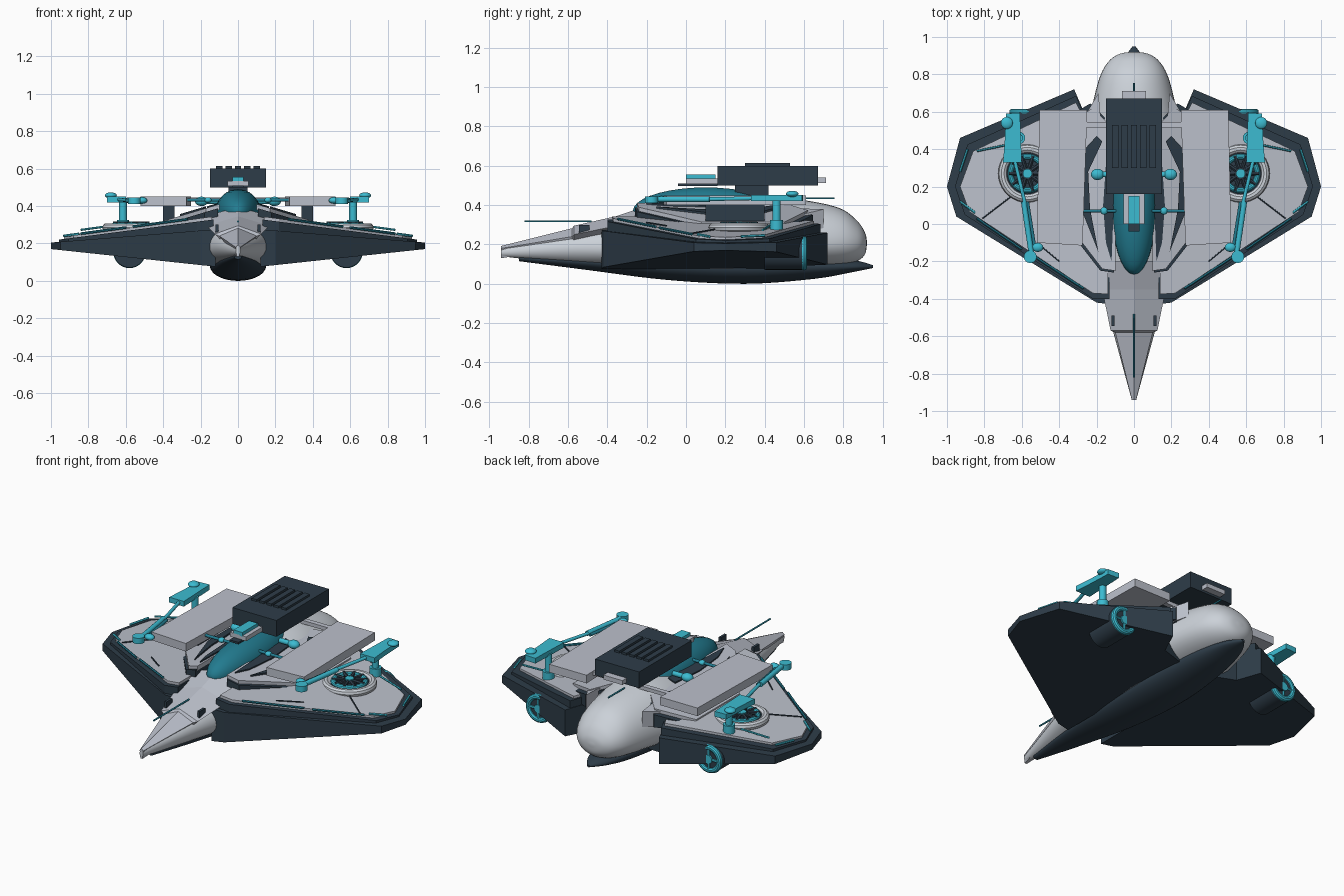
import bpy, bmesh, math
from mathutils import Vector

if "Cube" in bpy.data.objects:
    bpy.data.objects.remove(bpy.data.objects["Cube"])


def material(name, rgb):
    m = bpy.data.materials.new(name)
    m.diffuse_color = (*rgb, 1)
    m.use_nodes = True
    m.node_tree.nodes["Principled BSDF"].inputs["Base Color"].default_value = m.diffuse_color
    return m


HULL = material("pale grey", (0.60, 0.64, 0.69))
PANEL = material("panel grey", (0.50, 0.53, 0.60))
DARK = material("dark slate", (0.027, 0.046, 0.066))
CYAN = material("bright cyan", (0.045, 0.50, 0.64))
GLASS = material("deep teal", (0.016, 0.20, 0.28))


def finish(name, bm, mat, mirror=False, smooth=False):
    bmesh.ops.recalc_face_normals(bm, faces=bm.faces)
    me = bpy.data.meshes.new(name)
    bm.to_mesh(me)
    bm.free()
    me.materials.append(mat)
    if smooth:
        me.polygons.foreach_set("use_smooth", [True] * len(me.polygons))
        me.set_sharp_from_angle(angle=math.radians(35))
    ob = bpy.data.objects.new(name, me)
    bpy.context.collection.objects.link(ob)
    if mirror:
        ob.modifiers.new("mirror", 'MIRROR').merge_threshold = 0.0001
    return ob


def loft(name, rings, mat, mirror=False, smooth=False, closed=False):
    bm = bmesh.new()
    vs = [[bm.verts.new(p) for p in r] for r in rings]
    n = len(vs[0])
    for a, b in zip(vs, vs[1:] + (vs[:1] if closed else [])):
        for i in range(n):
            bm.faces.new((a[i], a[(i + 1) % n], b[(i + 1) % n], b[i]))
    if not closed:
        bm.faces.new(vs[0])
        bm.faces.new(vs[-1])
    return finish(name, bm, mat, mirror, smooth)


def slab(name, outline, top, bottom, mat, mirror=True):
    """Plate with a sloping top and bottom given as functions of x."""
    return loft(name, [[(x, y, bottom(x)) for x, y in outline],
                       [(x, y, top(x)) for x, y in outline]], mat, mirror)


def box(name, x0, x1, y0, y1, z0, z1, mat, mirror=False):
    return slab(name, [(x0, y0), (x1, y0), (x1, y1), (x0, y1)],
                lambda x: z1, lambda x: z0, mat, mirror)


def rod(name, p, q, r, mat, mirror=False, r2=None, n=12):
    p, q = Vector(p), Vector(q)
    d = (q - p).normalized()
    u = d.orthogonal().normalized()
    v = d.cross(u)
    ring = lambda c, s: [c + s * (u * math.cos(a) + v * math.sin(a))
                         for a in (2 * math.pi * i / n for i in range(n))]
    return loft(name, [ring(p, r), ring(q, r if r2 is None else r2)], mat, mirror, True)


def torus(name, c, R, r, mat, axis='z', n=36, m=10):
    rings = []
    for i in range(n):
        a = 2 * math.pi * i / n
        ring = []
        for j in range(m):
            b = 2 * math.pi * j / m
            s, h = R + r * math.cos(b), r * math.sin(b)
            o = (s * math.cos(a), s * math.sin(a), h)
            if axis == 'y':
                o = (o[0], h, o[1])
            ring.append(tuple(k + l for k, l in zip(c, o)))
        rings.append(ring)
    return loft(name, rings, mat, True, True, True)


def ball(name, c, radii, mat, mirror=False):
    bm = bmesh.new()
    bmesh.ops.create_uvsphere(bm, u_segments=32, v_segments=18, radius=1)
    bmesh.ops.scale(bm, vec=radii, verts=bm.verts)
    bmesh.ops.translate(bm, vec=c, verts=bm.verts)
    return finish(name, bm, mat, mirror, True)


def catmull(st, k=5):
    """Smoothly resample a short table of stations."""
    out = []
    for i in range(len(st) - 1):
        p = [st[max(i - 1, 0)], st[i], st[i + 1], st[min(i + 2, len(st) - 1)]]
        for s in range(k):
            t = s / k
            out.append([0.5 * (2 * b + (c - a) * t + (2 * a - 5 * b + 4 * c - d) * t * t
                               + (3 * b - a - 3 * c + d) * t ** 3) for a, b, c, d in zip(*p)])
    return out + [list(st[-1])]


def body(name, stations, mat, n=36):
    """Rounded body from (y, half width, bottom, middle, top)."""
    rings = []
    for y, w, lo, mid, hi in catmull(stations):
        ring = []
        for i in range(n):
            a = 2 * math.pi * i / n
            s = math.sin(a)
            ring.append((w * math.cos(a), y, mid + s * (hi - mid if s > 0 else mid - lo)))
        rings.append(ring)
    return loft(name, rings, mat, False, True)


# Fuselage, keel and canopy
body("fuselage", [(-.94, .012, .14, .16, .185), (-.6, .105, .10, .18, .26), (-.43, .15, .085, .18, .30),
                  (-.2, .21, .065, .18, .35), (.1, .255, .055, .18, .40), (.4, .265, .06, .19, .44),
                  (.6, .23, .075, .2, .425), (.78, .185, .09, .21, .385), (.87, .135, .115, .21, .32),
                  (.91, .075, .15, .21, .26), (.92, .012, .2, .208, .215)], HULL)
body("keel", [(-.85, .02, .115, .13, .14), (-.5, .085, .07, .11, .13), (-.1, .135, .02, .09, .13),
              (.3, .15, 0, .08, .13), (.65, .12, .025, .085, .13), (.85, .07, .06, .085, .12),
              (.95, .008, .08, .088, .095)], DARK)
ball("canopy", (0, .1, .37), (.12, .37, .12), GLASS)

# Faceted nose armour
nose = [(-.94, .012, .18, .192), (-.58, .1, .24, .282), (-.57, .125, .25, .295),
        (-.35, .17, .295, .345), (-.2, .125, .36, .395)]
loft("nose_armour", [[(0, y, r), (w, y, e), (w * .6, y, e - .05), (-w * .6, y, e - .05), (-w, y, e)]
                     for y, w, e, r in nose], PANEL)
box("nose_vents", .104, .12, -.545, -.49, .25, .30, DARK, True)
rod("nose_probe", (0, -.82, .318), (0, -.48, .318), .005, GLASS)
rod("tail_probe", (0, .6, .435), (0, .755, .435), .005, GLASS)

# Layered wings
slab("wing_base", [(.12, -.43), (.2, -.42), (.95, .04), (1, .2), (.93, .46), (.32, .72), (.26, .58), (.12, .55)],
     lambda x: .285 - .08 * x, lambda x: .063 + .107 * x, DARK)
slab("wing_step", [(.13, -.40), (.22, -.40), (.905, .05), (.957, .2), (.89, .425), (.31, .685), (.26, .57), (.13, .5)],
     lambda x: .345 - .13 * x, lambda x: .2, DARK)
slab("wing_panel", [(.14, -.375), (.22, -.37), (.88, .065), (.93, .2), (.86, .39), (.31, .65), (.27, .57), (.14, .5)],
     lambda x: .362 - .135 * x, lambda x: .33 - .13 * x, PANEL)
wz = lambda x: .366 - .135 * x


def trim(name, a, b, mat, r=.007, lift=0.0):
    rod(name, (*a, wz(a[0]) + lift), (*b, wz(b[0]) + lift), r, mat, True, n=6)


trim("front_edge_light", (.27, -.345), (.56, -.155), GLASS)
trim("outer_edge_light", (.6, -.135), (.84, .03), GLASS)
trim("tip_light_front", (.85, .06), (.93, .12), CYAN)
trim("tip_light_rear", (.89, .40), (.93, .28), CYAN)
trim("rear_edge_light", (.67, .425), (.84, .39), CYAN, .006, .02)
trim("panel_seam", (.66, .145), (.81, .03), DARK, .004)
trim("panel_seam_rear", (.4, -.2), (.52, -.1), DARK, .004)

# Shoulder armour around the canopy
sh = [(.1, -.25), (.17, -.24), (.3, -.07), (.42, .08), (.42, .5), (.22, .62), (.1, .5)]
slab("shoulder_trim", [(x * 1.06, y * 1.04) for x, y in sh],
     lambda x: .42 - .3 * x, lambda x: .27, DARK)
slab("shoulder_armour", sh, lambda x: .44 - .3 * x, lambda x: .41 - .3 * x, PANEL)
slab("canopy_border", [(.12, -.2), (.15, -.1), (.165, .1), (.15, .32), (.1, .32)],
     lambda x: .448 - .3 * x, lambda x: .43 - .3 * x, DARK)
slab("shoulder_inlay", [(.19, -.15), (.25, .0), (.31, .15), (.31, .35), (.2, .47), (.17, .44), (.245, .28), (.235, .08)],
     lambda x: .45 - .3 * x, lambda x: .43 - .3 * x, DARK)
box("rear_crossbar", -.26, .26, .515, .545, .425, .447, PANEL)
slab("rear_side_panel", [(.17, .47), (.27, .45), (.25, .6), (.19, .7)],
     lambda x: .455 - .4 * x, lambda x: .36 - .4 * x, PANEL)

# Radiator slabs beside the spine
slab("radiator", [(.275, -.115), (.52, -.1), (.505, .61), (.25, .61)],
     lambda x: .45, lambda x: .40, PANEL)
box("radiator_support", .34, .40, .1, .4, .29, .405, DARK, True)
rod("cross_strut", (.09, .07, .432), (.27, .07, .432), .009, GLASS, True)
ball("strut_ball", (.16, .07, .432), (.02, .02, .015), CYAN, True)
ball("side_pod", (.195, .265, .425), (.035, .03, .025), CYAN, True)
rod("pod_link", (.1, .265, .425), (.19, .265, .425), .015, CYAN, True)

# Dorsal pod with grille and sight
box("dorsal_pod", -.15, .15, .16, .67, .5, .6, DARK)
box("pod_pylon", -.05, .05, .25, .42, .42, .505, DARK)
for i in range(5):
    x = -.1 + .05 * i
    box("grille_slat", x - .017, x + .017, .3, .53, .595, .613, DARK)
box("sight_base", -.055, .055, 0, .165, .508, .535, PANEL)
box("sight_plate", -.03, .03, 0, .15, .53, .555, CYAN)
box("sight_foot", -.03, .03, -.04, .16, .498, .51, DARK)
box("pod_tail", -.065, .065, .66, .712, .513, .54, PANEL)

# Lift fans in the wings
fx, fy, fz = .57, .27, .295
torus("fan_rim", (fx, fy, fz - .01), .132, .024, HULL)
rod("fan_well", (fx, fy, .25), (fx, fy, fz), .125, DARK, True, n=36)
torus("fan_ring", (fx, fy, fz + .003), .09, .015, CYAN)
for i in range(10):
    a = 2 * math.pi * i / 10
    c, s = math.cos(a), math.sin(a)
    rod("fan_blade", (fx + .03 * c, fy + .03 * s, fz + .012), (fx + .098 * c, fy + .098 * s, fz + .012),
        .01, DARK, True, n=6)
rod("fan_hub_base", (fx, fy, fz), (fx, fy, fz + .012), .055, DARK, True, n=24)
rod("fan_hub", (fx, fy, fz), (fx, fy, fz + .022), .025, CYAN, True, n=20)

# Rear arms on posts
slab("rear_arm", [(.60, .33), (.70, .33), (.69, .46), (.685, .59), (.61, .595)],
     lambda x: .452, lambda x: .42, CYAN)
rod("arm_post", (.615, .46, .26), (.615, .46, .43), .021, CYAN, True)
rod("arm_foot", (.615, .46, .27), (.615, .46, .325), .034, CYAN, True)
ball("arm_knob", (.68, .54, .457), (.032, .032, .016), CYAN, True)

# Front arms linked to the rear arms
rod("front_arm", (.55, -.15, .43), (.59, .12, .43), .015, CYAN, True)
rod("front_arm_link", (.53, -.13, .425), (.57, .12, .425), .009, GLASS, True)
rod("long_link", (.58, .1, .43), (.64, .35, .435), .01, CYAN, True)
rod("front_joint", (.555, -.175, .41), (.555, -.175, .445), .034, CYAN, True, n=20)
ball("inner_joint", (.515, -.125, .43), (.03, .024, .018), CYAN, True)

# Engines under the wings
ex, ez = .58, .155
rod("engine", (ex, .4, ez), (ex, .605, ez), .084, DARK, True, n=32)
torus("engine_ring", (ex, .6, ez), .07, .017, CYAN, 'y')
rod("engine_hub", (ex, .59, ez), (ex, .615, ez), .026, CYAN, True, n=20)
for dx, dz in ((.07, 0), (0, .07)):
    rod("engine_vane", (ex - dx, .606, ez - dz), (ex + dx, .606, ez + dz), .008, CYAN, True, n=6)
